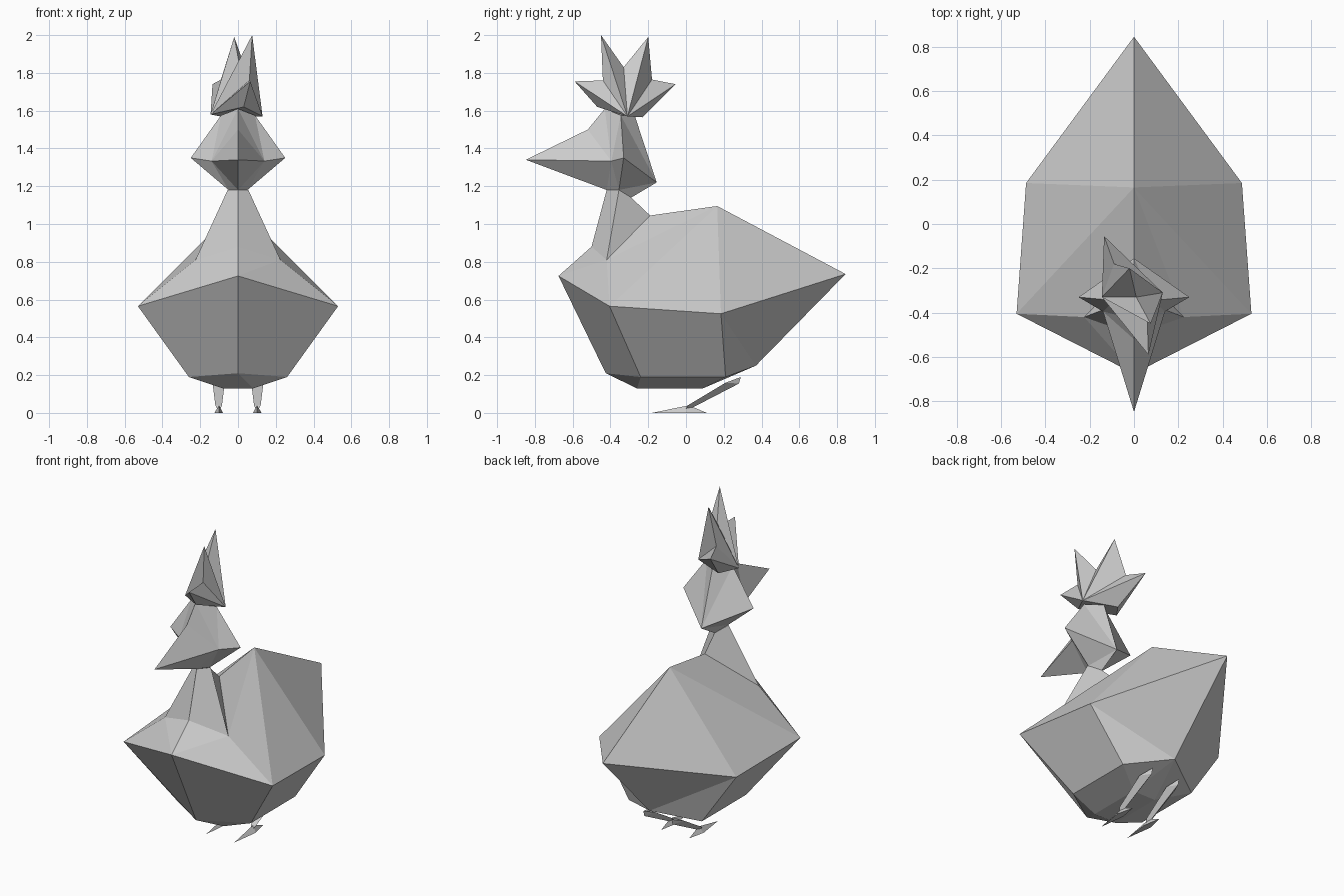
import bpy, bmesh

if "Cube" in bpy.data.objects:
    bpy.data.objects.remove(bpy.data.objects["Cube"])

grey = bpy.data.materials.new("grey")
grey.diffuse_color = (0.6, 0.6, 0.6, 1)
grey.use_nodes = True
grey.node_tree.nodes["Principled BSDF"].inputs["Base Color"].default_value = grey.diffuse_color


def part(name, points, faces, mirror=True):
    """Flat-faced part from named points; mirrored in x when it is one half."""
    bm = bmesh.new()
    v = {k: bm.verts.new(p) for k, p in points.items()}
    for f in faces:
        bm.faces.new([v[k] for k in f.split()])
    if mirror:
        bmesh.ops.mirror(bm, geom=bm.verts[:] + bm.edges[:] + bm.faces[:],
                         axis='X', merge_dist=0.0005)
        bmesh.ops.remove_doubles(bm, verts=bm.verts[:], dist=0.0005)
    bmesh.ops.recalc_face_normals(bm, faces=bm.faces[:])
    me = bpy.data.meshes.new(name)
    bm.to_mesh(me)
    bm.free()
    me.materials.append(grey)
    ob = bpy.data.objects.new(name, me)
    bpy.context.collection.objects.link(ob)
    return ob


# Body and neck, right half
part("body", {
    "breast": (0, -.675, .725), "throat": (0, -.50, .88), "shoulder": (.225, -.42, .81),
    "neck_f": (0, -.42, 1.18), "neck_s": (.055, -.355, 1.18), "neck_b": (0, -.29, 1.14),
    "nape": (0, -.19, 1.045), "back": (0, .165, 1.095), "tail": (0, .845, .735),
    "side_f": (.53, -.405, .565), "side_b": (.487, .185, .525),
    "keel": (0, -.425, .21), "low_f": (.26, -.24, .19), "low_b": (.26, .21, .19),
    "rump": (0, .37, .25), "base_f": (0, -.26, .13), "base_fs": (.08, -.26, .13),
    "base_b": (0, .09, .13), "base_bs": (.08, .09, .13),
}, ["breast side_f shoulder", "breast shoulder throat",
    "throat shoulder neck_s neck_f", "shoulder nape neck_b neck_s",
    "shoulder back nape", "shoulder side_f back", "side_f side_b back",
    "side_b tail back", "side_f breast keel low_f", "side_f low_f low_b side_b",
    "side_b low_b rump", "side_b rump tail", "keel base_f base_fs", "keel base_fs low_f",
    "base_fs base_bs low_b low_f", "base_f base_b base_bs base_fs",
    "base_bs rump low_b", "base_b rump base_bs", "neck_f neck_s neck_b"])

# Head and beak, right half
part("head", {
    "tip": (0, -.848, 1.34), "brow": (0, -.52, 1.50), "top_f": (0, -.43, 1.61),
    "top_s": (.09, -.345, 1.575), "top_b": (0, -.27, 1.57), "cheek": (.25, -.33, 1.35),
    "beak_s": (.14, -.395, 1.333), "rear": (0, -.155, 1.22),
    "chin_f": (0, -.42, 1.18), "chin_s": (.05, -.355, 1.18), "chin_b": (0, -.29, 1.14),
}, ["tip beak_s brow", "brow beak_s top_f", "beak_s cheek top_s", "beak_s top_s top_f",
    "cheek rear top_s", "rear top_b top_s", "tip chin_f beak_s",
    "beak_s chin_f chin_s", "beak_s chin_s cheek", "cheek chin_s rear",
    "chin_s chin_b rear", "top_f top_s top_b", "chin_f chin_s chin_b"])

# Crest: spiky outline, turned slightly, fanned to a hub on each side
outline = [(.03, -.47, 1.62), (.065, -.59, 1.755), (.06, -.44, 1.76), (.075, -.45, 2.0),
           (.01, -.33, 1.83), (-.02, -.20, 1.99), (-.09, -.18, 1.765),
           (-.135, -.055, 1.74), (-.07, -.23, 1.565)]
crest = {f"p{i}": p for i, p in enumerate(outline)}
crest.update(right=(.13, -.31, 1.57), left=(-.145, -.33, 1.58))
n = len(outline)
part("crest", crest, [f"p{i} p{(i + 1) % n} {hub}" for i in range(n)
                      for hub in ("right", "left")], mirror=False)

# Legs and feet
for side, s in (("right", 1), ("left", -1)):
    part(side + "_leg", {
        "a": (.135 * s, .21, .16), "b": (.07 * s, .21, .16), "c": (.10 * s, .28, .155),
        "d": (.12 * s, .01, .04), "e": (.085 * s, .01, .04), "f": (.10 * s, -.01, .005),
        "g": (.10 * s, .29, .19),
    }, ["a b e d", "b c f e", "c a d f", "d e f", "a g b", "b g c", "c g a"], mirror=False)
    part(side + "_foot", {
        "toe": (.10 * s, -.18, 0), "out": (.125 * s, 0, 0), "heel": (.10 * s, .11, 0),
        "inn": (.08 * s, 0, 0), "ankle": (.10 * s, .015, .04),
    }, ["toe out ankle", "out heel ankle", "heel inn ankle", "inn toe ankle",
        "toe out heel inn"], mirror=False)
